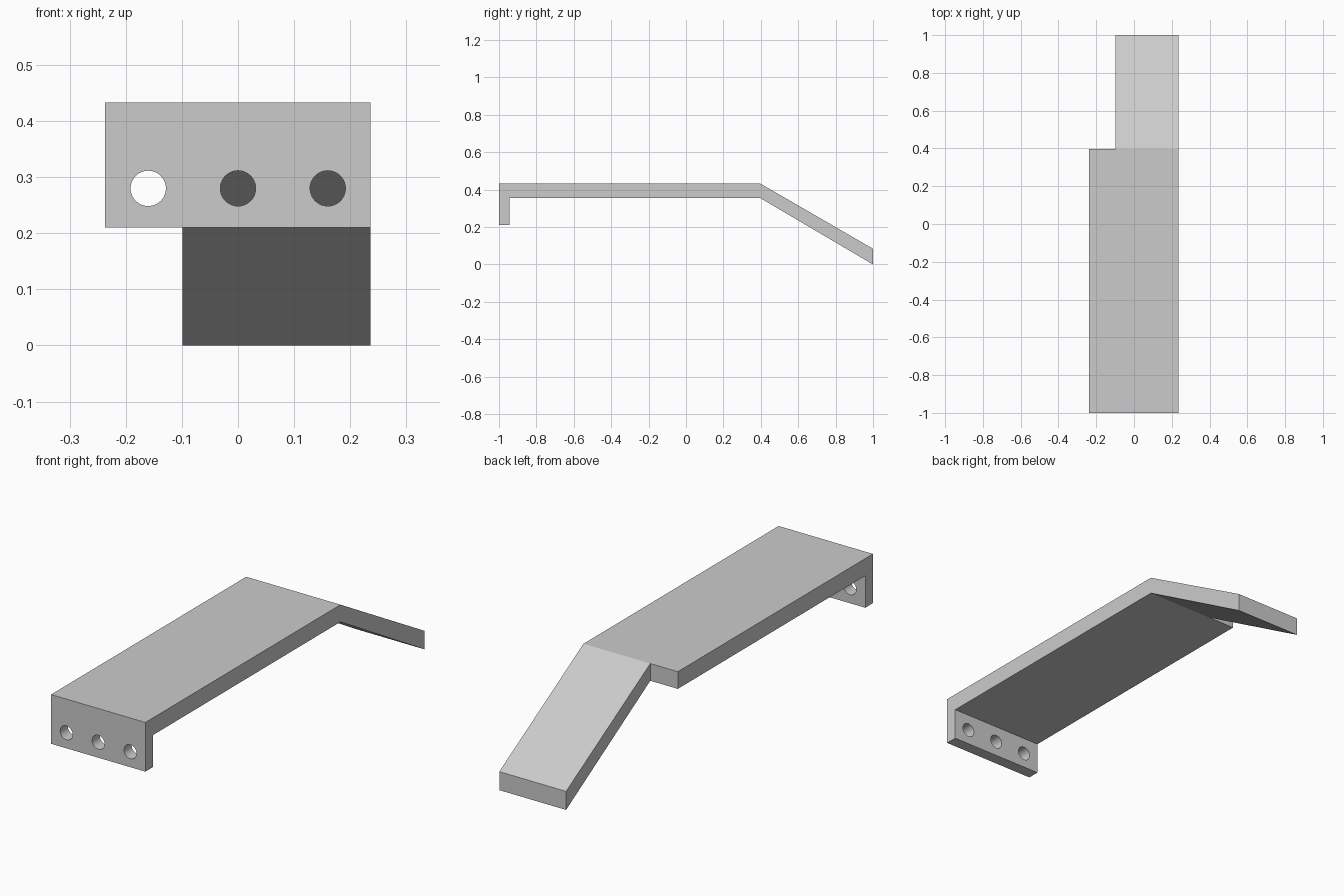
import bpy
import bmesh
import math
from mathutils import Matrix, Vector

cube = bpy.data.objects.get("Cube")
if cube:
    bpy.data.objects.remove(cube, do_unlink=True)

# One plain grey for the whole bracket
grey = bpy.data.materials.new("light grey")
grey.use_nodes = True
colour = (0.6, 0.6, 0.6, 1)
grey.diffuse_color = colour
grey.node_tree.nodes["Principled BSDF"].inputs["Base Color"].default_value = colour

LEFT, RIGHT, RAMP_EDGE = 0.236, -0.237, -0.099
TOP, UNDER, KINK = 0.433, 0.355, 0.397


def add_object(name, bm):
    bmesh.ops.recalc_face_normals(bm, faces=bm.faces)
    mesh = bpy.data.meshes.new(name)
    bm.to_mesh(mesh)
    bm.free()
    mesh.materials.append(grey)
    obj = bpy.data.objects.new(name, mesh)
    bpy.context.collection.objects.link(obj)
    return obj


def cut(target, cutter):
    cutter.hide_render = True
    mod = target.modifiers.new("cut", 'BOOLEAN')
    mod.operation = 'DIFFERENCE'
    mod.solver = 'EXACT'
    mod.object = cutter
    bpy.context.view_layer.objects.active = target
    bpy.ops.object.modifier_apply(modifier=mod.name)
    bpy.data.objects.remove(cutter, do_unlink=True)


# Side profile: front flange, flat plate and sloping ramp
profile = [(-1, 0.21), (-0.945, 0.21), (-0.945, UNDER), (KINK, UNDER),
           (1, 0), (1, 0.084), (KINK, TOP), (-1, TOP)]
bm = bmesh.new()
face = bm.faces.new([bm.verts.new((RIGHT, y, z)) for y, z in profile])
side = bmesh.ops.extrude_face_region(bm, geom=[face])["geom"]
bmesh.ops.translate(bm, vec=(LEFT - RIGHT, 0, 0),
                    verts=[v for v in side if isinstance(v, bmesh.types.BMVert)])
bracket = add_object("bent_bracket", bm)

# Notch that narrows the ramp on its right side
bm = bmesh.new()
bmesh.ops.create_cube(bm, size=1, matrix=Matrix.Translation(
    Vector((RAMP_EDGE - 0.5, KINK + 0.5, 0.2))) @ Matrix.Diagonal((1, 1, 2, 1)))
cut(bracket, add_object("notch_cutter", bm))

# Three bolt holes through the flange
for x in (-0.16, 0, 0.16):
    bm = bmesh.new()
    bmesh.ops.create_cone(bm, cap_ends=True, segments=48, radius1=0.0315,
                          radius2=0.0315, depth=0.2,
                          matrix=Matrix.Translation((x, -0.97, 0.28))
                          @ Matrix.Rotation(math.pi / 2, 4, 'X'))
    cut(bracket, add_object("hole_cutter", bm))

# Smooth hole walls, crisp bends
bpy.ops.object.select_all(action='DESELECT')
bracket.select_set(True)
bpy.context.view_layer.objects.active = bracket
bpy.ops.object.shade_smooth_by_angle(angle=math.radians(20))
